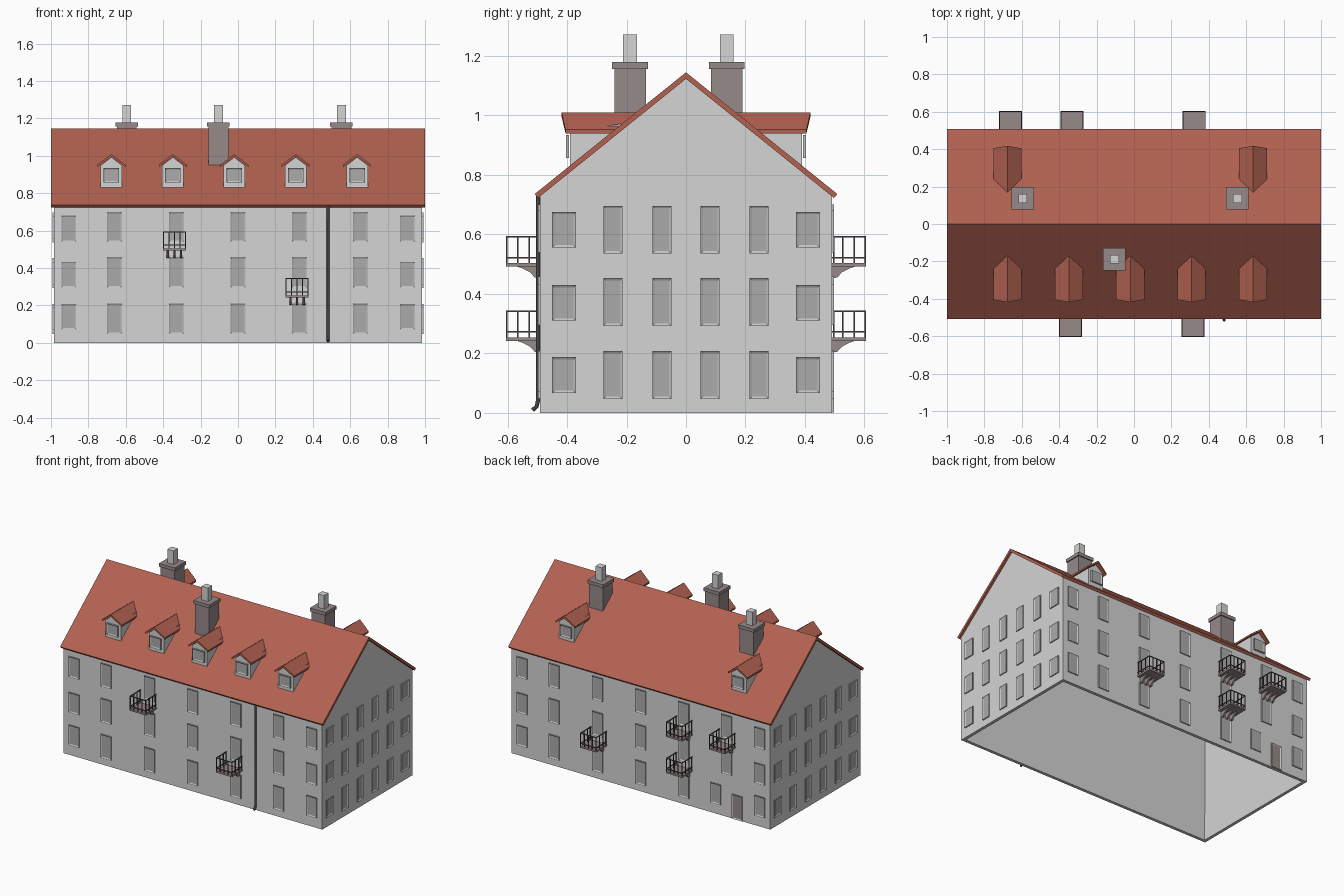
import bpy, bmesh, math
from mathutils import Matrix, Vector

if "Cube" in bpy.data.objects:
    bpy.data.objects.remove(bpy.data.objects["Cube"])


def material(name, r, g, b):
    m = bpy.data.materials.new(name)
    m.use_nodes = True
    m.diffuse_color = (r, g, b, 1)
    m.node_tree.nodes["Principled BSDF"].inputs["Base Color"].default_value = (r, g, b, 1)
    return m


PLASTER = material("plaster", .66, .66, .66)
TILE = material("red tile", .44, .12, .08)
FRAME = material("window frame", .54, .54, .54)
GLASS = material("window glass", .41, .41, .41)
STONE = material("brown stone", .31, .255, .255)
IRON = material("dark iron", .09, .07, .075)
PIPE = material("pipe metal", .06, .06, .06)

WX, WY = .985, .49            # wall half sizes
APEX, SLOPE = 1.145, .804     # roof ridge height and fall


def roof_z(y):
    return APEX - SLOPE * abs(y)


def make(name, bm, *mats):
    bmesh.ops.recalc_face_normals(bm, faces=bm.faces)
    me = bpy.data.meshes.new(name)
    bm.to_mesh(me)
    bm.free()
    for m in mats:
        me.materials.append(m)
    ob = bpy.data.objects.new(name, me)
    bpy.context.collection.objects.link(ob)
    return ob


def box(bm, lo, hi, mat=Matrix()):
    lo, hi = Vector(lo), Vector(hi)
    size = Matrix.Diagonal((hi - lo).to_4d())
    return bmesh.ops.create_cube(bm, matrix=mat @ Matrix.Translation((lo + hi) / 2) @ size)["verts"]


def loft(bm, a, b, mat=Matrix()):
    """Solid between two matching outlines."""
    va = [bm.verts.new(mat @ Vector(p)) for p in a]
    vb = [bm.verts.new(mat @ Vector(p)) for p in b]
    bm.faces.new(va)
    bm.faces.new(vb[::-1])
    n = len(a)
    for i in range(n):
        j = (i + 1) % n
        bm.faces.new((va[i], vb[i], vb[j], va[j]))


def turn(angle):
    return Matrix.Rotation(math.radians(angle), 4, 'Z')


# Hollow gabled shell, open underneath
bm = bmesh.new()
eave = roof_z(WY) - .02
outline = [(-WY, 0), (WY, 0), (WY, eave), (0, APEX - .02), (-WY, eave)]
loft(bm, [(-WX, y, z) for y, z in outline], [(WX, y, z) for y, z in outline])
floor = [f for f in bm.faces if all(v.co.z < .001 for v in f.verts)]
bmesh.ops.delete(bm, geom=floor, context='FACES_ONLY')
shell = make("house_walls", bm, PLASTER)
solid = shell.modifiers.new("thickness", 'SOLIDIFY')
solid.thickness = .03
solid.offset = -1

# Main roof slabs
bm = bmesh.new()
e = .509
section = [(-e, roof_z(e)), (0, APEX), (e, roof_z(e)),
           (e - .012, roof_z(e) - .013), (0, APEX - .022), (.012 - e, roof_z(e) - .013)]
loft(bm, [(-1, y, z) for y, z in section], [(1, y, z) for y, z in section])
make("main_roof", bm, TILE)


def window(bm, mat, x, z0, z1, w, border=.011):
    verts = box(bm, (x - w / 2, -.007, z0), (x + w / 2, .004, z1), mat)
    out = mat.to_3x3() @ Vector((0, -1, 0))
    bm.normal_update()
    face = max({f for v in verts for f in v.link_faces}, key=lambda f: f.calc_center_median().dot(out))
    bmesh.ops.inset_region(bm, faces=[face], thickness=border, depth=-.005)
    face.material_index = 1


# Windows of the four walls
LONG_SMALL = [(.07, .208), (.295, .433), (.54, .68)]
LONG_TALL = [(.048, .21), (.295, .458), (.54, .70)]
END_SMALL = [(.067, .188), (.31, .43), (.556, .676)]
END_TALL = [(.047, .208), (.292, .453), (.536, .696)]
COLUMNS = [-.66, -.33, 0, .328, .655]

for name, angle in (("front", 0), ("back", 180)):
    bm = bmesh.new()
    mat = turn(angle) @ Matrix.Translation((0, -WY, 0))
    for level in range(3):
        for x in (-.905, .905):
            window(bm, mat, x, *LONG_SMALL[level], .08)
        for x in COLUMNS:
            if name == "back" and level == 0 and x == COLUMNS[-1]:
                window(bm, mat, .57, *LONG_SMALL[0], .08)
            else:
                window(bm, mat, x, *LONG_TALL[level], .08)
    make(name + "_windows", bm, FRAME, GLASS)

for name, angle in (("left", 90), ("right", -90)):
    bm = bmesh.new()
    mat = turn(angle) @ Matrix.Translation((0, -WX, 0))
    for level in range(3):
        for x in (-.41, .41):
            window(bm, mat, x, *END_SMALL[level], .08)
        for x in (-.246, -.081, .081, .246):
            window(bm, mat, x, *END_TALL[level], .064)
    make(name + "_windows", bm, FRAME, GLASS)

# Back door
bm = bmesh.new()
window(bm, turn(180) @ Matrix.Translation((0, -WY, 0)), .735, .002, .17, .08)
make("back_door", bm, FRAME, STONE)


# Dormers: wall, gable roof and window
def dormer(name, x, angle):
    mat = Matrix.Translation((x, 0, 0)) @ turn(angle)
    front, back, h = -.39, -.2, .058
    top = [(h, .948), (0, .992), (-h, .948)]
    bm = bmesh.new()
    loft(bm, *[[(-h, y, roof_z(y) - .01), (h, y, roof_z(y) - .01)] + [(a, y, z) for a, z in top]
               for y in (front, back)], mat)
    make(name + "_wall", bm, PLASTER)
    bm = bmesh.new()
    w = .075
    cut = [(-w, .952), (0, 1.009), (w, .952), (w, .94), (0, .994), (-w, .94)]
    loft(bm, [(a, -.418 if a == 0 else -.405, z) for a, z in cut],
         [(a, (z - APEX) / SLOPE + .006, z) for a, z in cut], mat)
    make(name + "_roof", bm, TILE)
    bm = bmesh.new()
    window(bm, mat @ Matrix.Translation((0, front - .007, 0)), 0, .857, .934, .084)
    make(name + "_window", bm, FRAME, GLASS)


for i in range(5):
    dormer(f"front_dormer_{i + 1}", -.677 + i * .3285, 0)
dormer("back_dormer_1", -.677, 180)
dormer("back_dormer_2", .637, 180)

# Chimneys with cap and pot
for i, (x, y) in enumerate([(-.105, -.188), (-.595, .137), (.553, .137)]):
    for part, half, z0, z1, m in (("stack", .053, roof_z(abs(y) + .053) - .01, 1.158, STONE),
                                  ("cap", .06, 1.156, 1.179, STONE),
                                  ("pot", .0235, 1.178, 1.272, PLASTER)):
        bm = bmesh.new()
        box(bm, (x - half, y - half, z0), (x + half, y + half, z1))
        make(f"chimney_{part}_{i + 1}", bm, m)


# Balconies: slab, curved brackets and railing
def balcony(name, x, z, angle):
    mat = Matrix.Translation((x, 0, z)) @ turn(angle) @ Matrix.Translation((0, -WY, 0))
    hw, d, r, top = .0615, .115, .0025, .095
    bm = bmesh.new()
    box(bm, (-hw, -d, -.008), (hw, .005, .004), mat)
    side = [(.005, -.006), (-.085, -.006), (-.06, -.014), (-.035, -.027), (-.018, -.045), (.005, -.048)]
    for c in (-.035, 0, .035):
        loft(bm, *[[(c + o, y, h) for y, h in side] for o in (-.006, .006)], mat)
    make(name + "_slab", bm, STONE)
    bm = bmesh.new()
    a, b = hw - r, d - r
    posts = [(-a + k * a / 2, -b) for k in range(5)]
    posts += [(s * a, -b + k * b / 3) for s in (-1, 1) for k in (1, 2, 2.8)]
    for px, py in posts:
        box(bm, (px - r, py - r, 0), (px + r, py + r, top), mat)
    for h in (.022, top - r):
        box(bm, (-hw, -b - r, h - r), (hw, -b + r, h + r), mat)
        for s in (-a, a):
            box(bm, (s - r, -b, h - r), (s + r, 0, h + r), mat)
    make(name + "_railing", bm, IRON)


for i, (x, z, angle) in enumerate([(-.34, .5, 0), (.316, .25, 0), (.322, .25, 180),
                                   (-.332, .25, 180), (-.332, .5, 180), (-.66, .5, 180)]):
    balcony(f"balcony_{i + 1}", x, z, angle)

# Drainpipe with kicked-out foot
curve = bpy.data.curves.new("drainpipe", 'CURVE')
curve.dimensions = '3D'
curve.bevel_depth = .008
curve.bevel_resolution = 1
path = [(-.498, .738), (-.498, .04), (-.502, .022), (-.516, .009)]
spline = curve.splines.new('POLY')
spline.points.add(len(path) - 1)
for p, (y, z) in zip(spline.points, path):
    p.co = (.482, y, z, 1)
curve.use_fill_caps = True
curve.materials.append(PIPE)
bpy.context.collection.objects.link(bpy.data.objects.new("drainpipe", curve))
